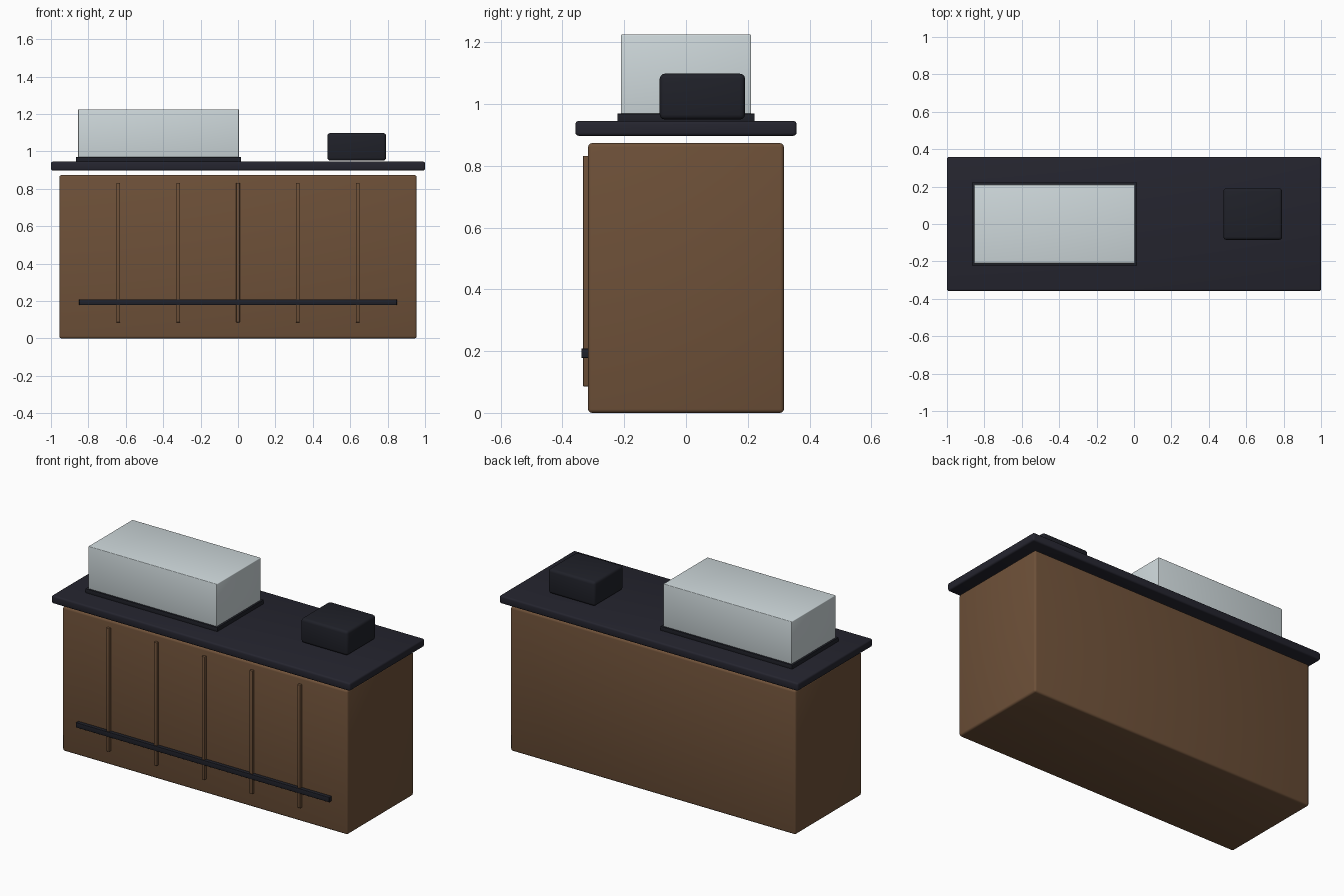
import bpy
from math import radians

cube = bpy.data.objects.get("Cube")
if cube:
    bpy.data.objects.remove(cube, do_unlink=True)


def material(name, r, g, b, roughness):
    mat = bpy.data.materials.new(name)
    mat.use_nodes = True
    mat.diffuse_color = (r, g, b, 1)
    shader = mat.node_tree.nodes["Principled BSDF"]
    shader.inputs["Base Color"].default_value = (r, g, b, 1)
    shader.inputs["Roughness"].default_value = roughness
    return mat


wood = material("brown_wood", 0.155, 0.081, 0.040, 0.6)
stone = material("dark_stone", 0.018, 0.018, 0.028, 0.4)
black = material("black_plastic", 0.014, 0.015, 0.022, 0.5)
glass = material("pale_glass", 0.62, 0.69, 0.71, 0.2)


def box(name, low, high, mat, bevel=0.0):
    """Rounded box between two opposite corners."""
    bpy.ops.mesh.primitive_cube_add(
        size=1, location=[(a + b) / 2 for a, b in zip(low, high)])
    obj = bpy.context.object
    obj.name = name
    obj.scale = [b - a for a, b in zip(low, high)]
    bpy.ops.object.transform_apply(location=False, rotation=False, scale=True)
    obj.data.materials.append(mat)
    if bevel:
        mod = obj.modifiers.new("rounded_edges", "BEVEL")
        mod.width = bevel
        mod.segments = 3
        bpy.ops.object.modifier_apply(modifier=mod.name)
        bpy.ops.object.shade_smooth_by_angle(angle=radians(40))
    return obj


# Counter body and the top that floats just above it
box("counter_body", (-0.955, -0.317, 0), (0.955, 0.317, 0.873), wood, 0.012)
box("counter_top", (-1, -0.358, 0.897), (1, 0.358, 0.945), stone, 0.01)

# Vertical slats on the front
for i in range(5):
    x = (i - 2) * 0.32
    box(f"front_slat_{i + 1}", (x - 0.01, -0.333, 0.086),
        (x + 0.01, -0.31, 0.832), wood, 0.002)

# Foot rail
box("foot_rail", (-0.849, -0.339, 0.178), (0.849, -0.31, 0.208), black, 0.002)

# Display case on its base plate
box("case_base", (-0.867, -0.222, 0.943), (0.017, 0.222, 0.969), black, 0.002)
box("display_case", (-0.855, -0.211, 0.96), (0.005, 0.211, 1.225), glass, 0.004)

# Till
box("till", (0.478, -0.085, 0.95), (0.792, 0.191, 1.098), black, 0.016)
